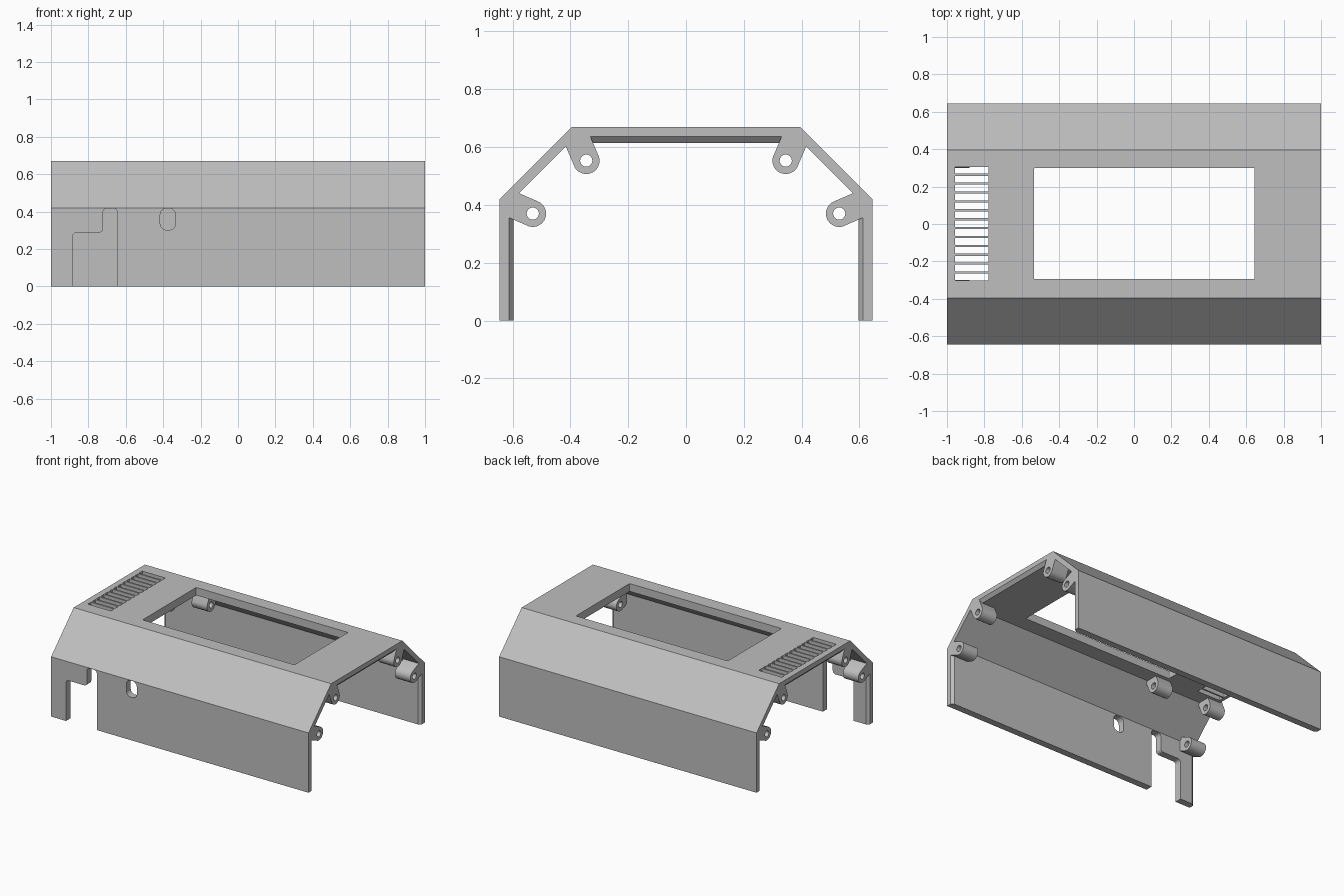
import bpy, bmesh, math
from mathutils import Vector

if "Cube" in bpy.data.objects:
    bpy.data.objects.remove(bpy.data.objects["Cube"])

grey = bpy.data.materials.new("light_grey")
grey.diffuse_color = (0.52, 0.52, 0.52, 1)
grey.use_nodes = True
grey.node_tree.nodes["Principled BSDF"].inputs["Base Color"].default_value = grey.diffuse_color


def make(name, bm, helper=False):
    bmesh.ops.recalc_face_normals(bm, faces=bm.faces)
    me = bpy.data.meshes.new(name)
    bm.to_mesh(me)
    bm.free()
    ob = bpy.data.objects.new(name, me)
    bpy.context.collection.objects.link(ob)
    me.materials.append(grey)
    ob.hide_render = helper
    return ob


def loft(name, sections, closed=False, helper=False):
    """Skin a list of equal-length point loops, capped unless closed on itself."""
    bm = bmesh.new()
    rings = [[bm.verts.new(p) for p in s] for s in sections]
    n = len(rings[0])
    pairs = list(zip(rings, rings[1:]))
    if closed:
        pairs.append((rings[-1], rings[0]))
    else:
        bm.faces.new(rings[0])
        bm.faces.new(rings[-1])
    for a, b in pairs:
        for i in range(n):
            j = (i + 1) % n
            bm.faces.new((a[i], a[j], b[j], b[i]))
    return make(name, bm, helper)


def rounded(points, segs=5):
    """Round polygon corners given as (u, v, radius)."""
    out = []
    for i, (u, v, r) in enumerate(points):
        p = Vector((u, v))
        if r == 0:
            out.append(p)
            continue
        d0 = (Vector(points[i - 1][:2]) - p).normalized() * r
        d1 = (Vector(points[(i + 1) % len(points)][:2]) - p).normalized() * r
        for k in range(segs + 1):
            a = k / segs * math.pi / 2
            out.append(p + d0 * (1 - math.sin(a)) + d1 * (1 - math.cos(a)))
    return out


def box_points(x0, x1, v0, v1, r):
    return [(x0, v0, r), (x1, v0, r), (x1, v1, r), (x0, v1, r)]


# Folded shell: thinner, chamfered walls at both open ends
def profile(side_y, roof_z):
    half = [(0.645, 0), (0.645, 0.42), (0.395, 0.67)]
    inner = [(side_y, 0), (side_y, 1.018 - side_y), (1.018 - roof_z, roof_z)]
    return (half + [(-y, z) for y, z in reversed(half)]
            + [(-y, z) for y, z in inner] + list(reversed(inner)))


thick, thin = profile(0.597, 0.615), profile(0.613, 0.637)
shell = loft("case_shell", [[(x, y, z) for y, z in prof] for x, prof in
                            ((-1, thin), (-0.98, thick), (0.98, thick), (1, thin))])

# Cutters: roof window, vent slots and front wall openings
cutters = []


def cut_roof(name, pts):
    cutters.append(loft(name, [[(p.x, p.y, z) for p in pts] for z in (0.55, 0.75)], helper=True))


def cut_front(name, pts):
    cutters.append(loft(name, [[(p.x, y, p.y) for p in pts] for y in (-0.75, -0.5)], helper=True))


cut_roof("window_cutter", rounded(box_points(-0.535, 0.645, -0.295, 0.3, 0.006), 2))
for i in range(13):
    y = -0.301 + i * 0.0475
    cut_roof("vent_cutter", rounded(box_points(-0.957, -0.777, y, y + 0.036, 0.004), 2))
cut_front("port_cutter", rounded([(-0.885, -0.1, 0), (-0.645, -0.1, 0), (-0.645, 0.418, 0.022),
                                  (-0.722, 0.418, 0.022), (-0.722, 0.288, 0.022),
                                  (-0.885, 0.288, 0.022)]))
cut_front("button_cutter", rounded(box_points(-0.416, -0.334, 0.302, 0.418, 0.034)))

for c in cutters:
    mod = shell.modifiers.new("cut", 'BOOLEAN')
    mod.operation, mod.solver, mod.object = 'DIFFERENCE', 'EXACT', c
bpy.context.view_layer.objects.active = shell
shell.select_set(True)
for mod in list(shell.modifiers):
    bpy.ops.object.modifier_apply(modifier=mod.name)
for c in cutters:
    bpy.data.objects.remove(c)


# Screw bosses: hollow tabs growing out of the fold lines
def boss(name, x0, x1, centre, corner):
    c = Vector(centre)
    u = (Vector(corner) - c).normalized()
    v = Vector((-u.y, u.x))
    outer, hole = [], []
    n = 32
    for i in range(n):
        a = 2 * math.pi * (i + 0.5) / n
        reach = 0.07 if math.cos(a) > 0 else 0
        outer.append(c + u * (0.046 * math.cos(a) + reach) + v * 0.046 * math.sin(a))
        hole.append(c + u * 0.021 * math.cos(a) + v * 0.021 * math.sin(a))
    ring = [(x0, outer), (x1, outer), (x1, hole), (x0, hole)]
    ob = loft(name, [[(x, p.x, p.y) for p in pts] for x, pts in ring], closed=True)
    bpy.context.view_layer.objects.active = ob
    bpy.ops.object.select_all(action='DESELECT')
    ob.select_set(True)
    bpy.ops.object.shade_smooth_by_angle(angle=math.radians(30))


for s in (-1, 1):
    for x0, x1 in ((-1, -0.88), (0.88, 1)):
        boss("lower_boss", x0, x1, (s * 0.53, 0.37), (s * 0.645, 0.42))
        boss("upper_boss", x0, x1, (s * 0.345, 0.553), (s * 0.395, 0.67))
    boss("middle_boss", -0.57, -0.45, (s * 0.345, 0.553), (s * 0.395, 0.67))
